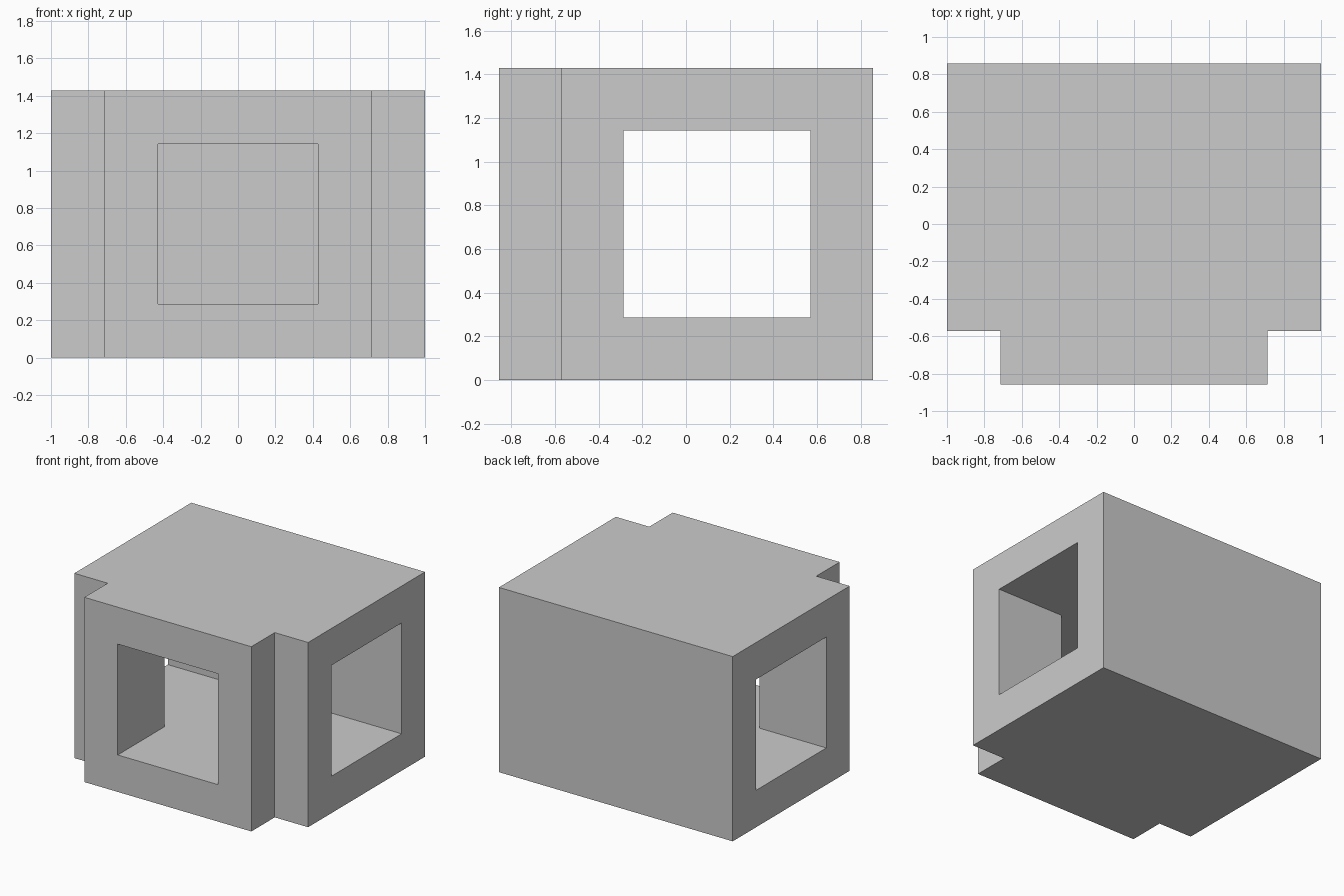
import bpy
import bmesh

if "Cube" in bpy.data.objects:
    bpy.data.objects.remove(bpy.data.objects["Cube"])

U = 2 / 7  # grid module: the model is 7 x 6 x 5 modules


def t_prism(name, bar_half, stem_half, y_front, y_step, y_back, z0, z1):
    """Extrude a T-shaped floor plan (wide bar at the back, stem to the front)."""
    right = [(stem_half, y_front), (stem_half, y_step),
             (bar_half, y_step), (bar_half, y_back)]
    plan = right + [(-x, y) for x, y in reversed(right)]
    bm = bmesh.new()
    base = bm.faces.new([bm.verts.new((x * U, y * U, z0 * U)) for x, y in plan])
    top = bmesh.ops.extrude_face_region(bm, geom=[base])["geom"]
    verts = [g for g in top if isinstance(g, bmesh.types.BMVert)]
    bmesh.ops.translate(bm, verts=verts, vec=(0, 0, (z1 - z0) * U))
    bmesh.ops.recalc_face_normals(bm, faces=bm.faces[:])
    mesh = bpy.data.meshes.new(name)
    bm.to_mesh(mesh)
    bm.free()
    obj = bpy.data.objects.new(name, mesh)
    bpy.context.collection.objects.link(obj)
    return obj


# Solid block with a projecting front
block = t_prism("block", 3.5, 2.5, -3, -2, 3, 0, 5)

# T-shaped passage: side to side, with a branch out of the front
passage = t_prism("passage_cutter", 4.5, 1.5, -4, -1, 2, 1, 4)
passage.hide_render = True
passage.hide_viewport = True

cut = block.modifiers.new("passage", "BOOLEAN")
cut.operation = "DIFFERENCE"
cut.solver = "EXACT"
cut.object = passage
